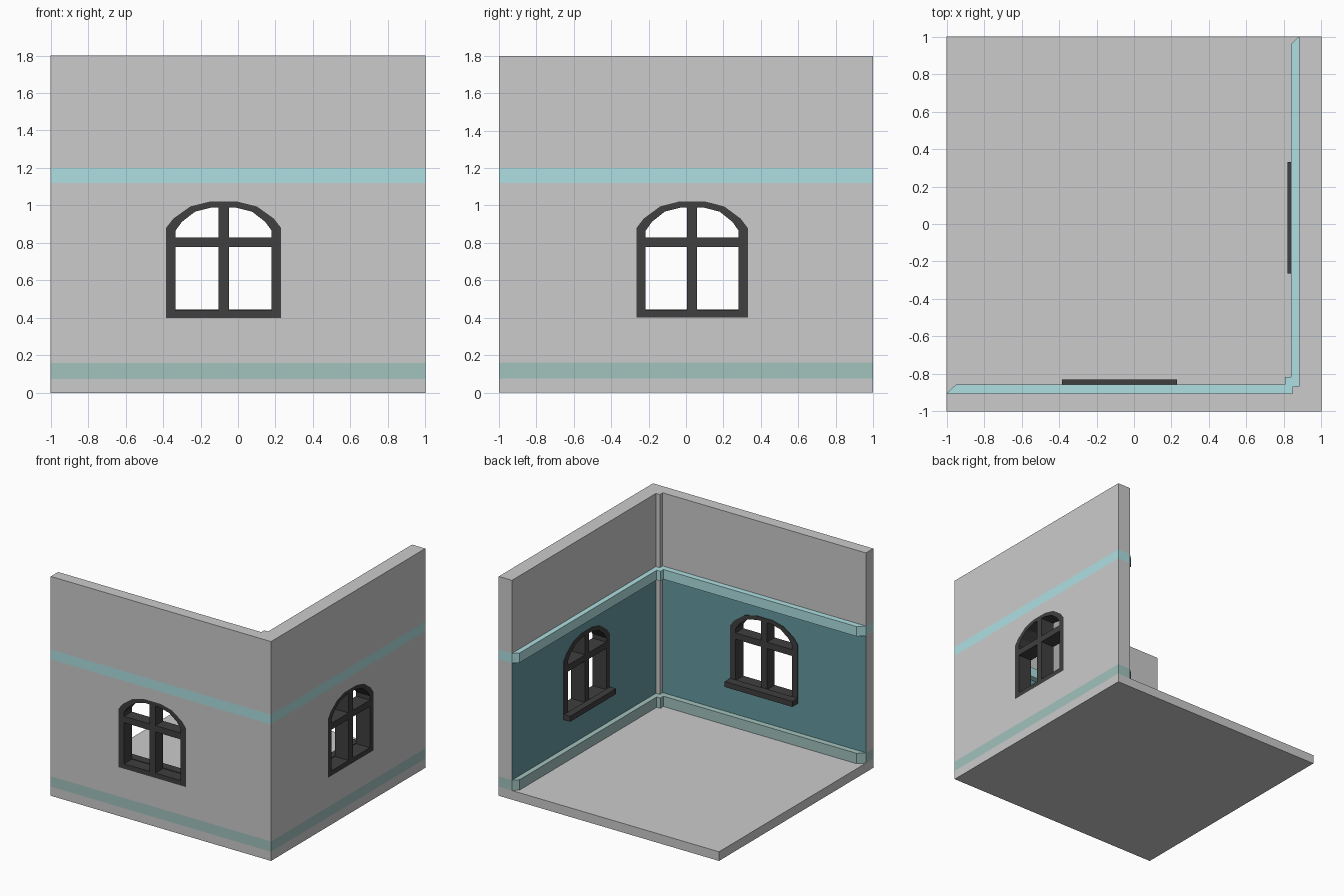
import bpy, bmesh
from mathutils import Vector

if "Cube" in bpy.data.objects:
    bpy.data.objects.remove(bpy.data.objects["Cube"])


def material(name, rgb):
    m = bpy.data.materials.new(name)
    m.diffuse_color = (*rgb, 1)
    m.use_nodes = True
    m.node_tree.nodes["Principled BSDF"].inputs["Base Color"].default_value = m.diffuse_color
    return m


UPPER = material("light_teal", (0.43, 0.74, 0.76))
LOWER = material("grey_green", (0.36, 0.54, 0.51))
PANEL = material("dark_teal", (0.13, 0.32, 0.35))
BLACK = material("black", (0.05, 0.05, 0.05))


def finish(name, bm, mat=None):
    bmesh.ops.recalc_face_normals(bm, faces=bm.faces)
    me = bpy.data.meshes.new(name)
    bm.to_mesh(me)
    bm.free()
    ob = bpy.data.objects.new(name, me)
    bpy.context.collection.objects.link(ob)
    if mat:
        me.materials.append(mat)
    return ob


def extrude(bm, pts, vec):
    face = bm.faces.new([bm.verts.new(p) for p in pts])
    res = bmesh.ops.extrude_face_region(bm, geom=[face], use_keep_orig=True)
    bmesh.ops.translate(bm, vec=vec, verts=[g for g in res["geom"] if isinstance(g, bmesh.types.BMVert)])


def prism(name, plan, z0, z1, mat=None):
    bm = bmesh.new()
    extrude(bm, [(x, y, z0) for x, y in plan], Vector((0, 0, z1 - z0)))
    return finish(name, bm, mat)


def rect(x0, x1, y0, y1):
    return [(x0, y0), (x1, y0), (x1, y1), (x0, y1)]


# plan shapes: inner wall faces lie at x = IX and y = IY
IX, IY = 0.88, -0.905
WALL = [(-1, -1), (1, -1), (1, 1), (IX, 1), (IX, IY), (-1, IY)]
BAND = [(-1, -1), (1, -1), (1, 1), (IX, 1), (0.838, 0.96), (0.838, -0.817),
        (0.805, -0.817), (0.805, -0.857), (-0.95, -0.857), (-1, IY)]

# floor, stripes, upper wall and corner post
prism("floor", rect(-1, 1, -1, 1), 0, 0.075)
prism("lower_band", BAND, 0.075, 0.16, LOWER)
prism("upper_band", BAND, 1.12, 1.20, UPPER)
prism("upper_wall", WALL, 1.20, 1.80)
prism("corner_post", rect(0.845, IX, IY, -0.867), 0.075, 1.80)
middle = prism("middle_wall", WALL, 0.16, 1.12)


# window outlines: half arch points mirrored about the centre
def arch(half, base):
    return ([(-u, z) for u, z in [(half[0][0], base)] + half]
            + [(u, z) for u, z in reversed([(half[0][0], base)] + half)])


OUTER = arch([(0.307, 0.88), (0.268, 0.93), (0.177, 0.995), (0.077, 1.02)], 0.40)
INNER = arch([(0.257, 0.865), (0.222, 0.913), (0.152, 0.967), (0.06, 0.99)], 0.44)


def window(name, place, scale, inside, sill):
    """place(u, depth, z) maps to world; depth is measured inward from the outer wall face."""
    # frame ring
    bm = bmesh.new()
    loops = [[bm.verts.new(place(u * scale, d, z)) for u, z in prof]
             for prof, d in ((OUTER, 0), (INNER, 0), (INNER, inside), (OUTER, inside))]
    n = len(OUTER)
    for k in range(4):
        a, b = loops[k], loops[(k + 1) % 4]
        for i in range(n):
            j = (i + 1) % n
            bm.faces.new([a[i], a[j], b[j], b[i]])
    # mullion, transom and inside sill
    for u0, u1, z0, z1, d0, d1 in [(-0.028, 0.028, 0.43, 1.0, 0, inside),
                                   (-0.27, 0.27, 0.778, 0.83, 0, inside),
                                   (-0.307, 0.307, 0.40, 0.445, inside, sill)]:
        pts = [place(u * scale, d0, z) for u, z in rect(u0, u1, z0, z1)]
        extrude(bm, pts, place(0, d1, 0) - place(0, d0, 0))
    finish(name, bm, BLACK)

    # opening through the wall
    cb = bmesh.new()
    extrude(cb, [place(u * scale, -0.1, z) for u, z in OUTER], place(0, 0.4, 0) - place(0, 0, 0))
    cutter = finish(name + "_cutter", cb)
    cutter.hide_render = True
    cutter.hide_set(True)
    mod = middle.modifiers.new("opening", "BOOLEAN")
    mod.operation = "DIFFERENCE"
    mod.solver = "EXACT"
    mod.object = cutter
    return cutter


cutters = [
    window("front_window", lambda u, d, z: Vector((-0.077 + u, -1 + d, z)), 1.0, 0.10, 0.17),
    window("side_window", lambda u, d, z: Vector((1 - d, 0.033 + u, z)), 0.968, 0.125, 0.18),
]

# apply the openings, drop hidden faces and paint the inner faces
bpy.context.view_layer.update()
deps = bpy.context.evaluated_depsgraph_get()
cut = bpy.data.meshes.new_from_object(middle.evaluated_get(deps))
middle.modifiers.clear()
middle.data = cut
for c in cutters:
    bpy.data.objects.remove(c)
cut.materials.clear()
cut.materials.append(material("wall_grey", (0.8, 0.8, 0.8)))
cut.materials.append(PANEL)
bm = bmesh.new()
bm.from_mesh(cut)
hidden = []
for f in bm.faces:
    c, nrm = f.calc_center_median(), f.normal
    inner = (abs(c.x - IX) < 1e-3 and abs(nrm.x) > 0.9) or (abs(c.y - IY) < 1e-3 and abs(nrm.y) > 0.9)
    outer = (abs(abs(c.x) - 1) < 1e-3 and abs(nrm.x) > 0.9) or (abs(abs(c.y) - 1) < 1e-3 and abs(nrm.y) > 0.9)
    f.material_index = 1 if inner else 0
    if not inner and not outer:
        hidden.append(f)
bmesh.ops.delete(bm, geom=hidden, context="FACES")
bm.to_mesh(cut)
bm.free()
